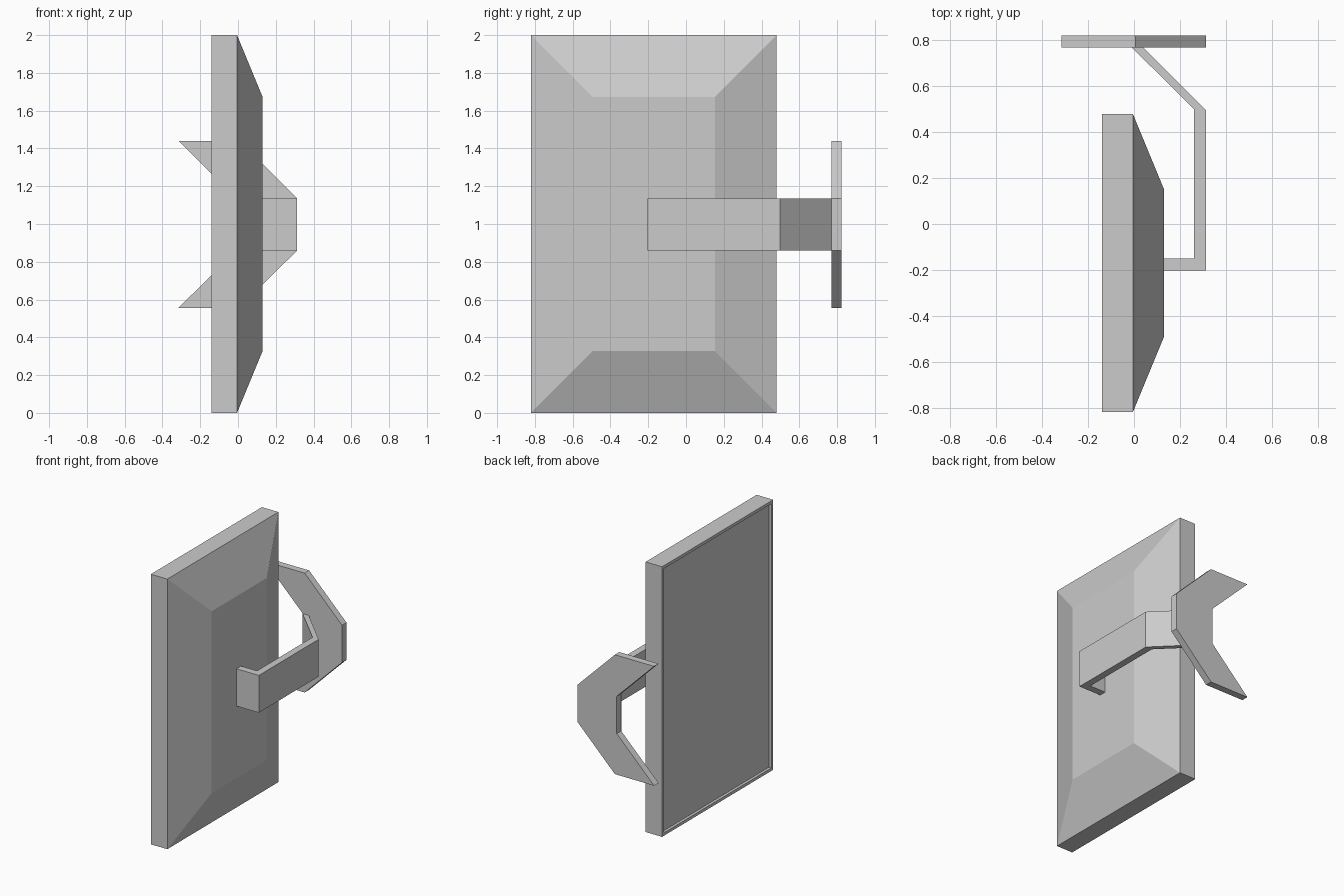
import bpy, bmesh

if "Cube" in bpy.data.objects:
    bpy.data.objects.remove(bpy.data.objects["Cube"])


def finish(name, bm):
    bmesh.ops.recalc_face_normals(bm, faces=bm.faces[:])
    mesh = bpy.data.meshes.new(name)
    bm.to_mesh(mesh)
    bm.free()
    obj = bpy.data.objects.new(name, mesh)
    bpy.context.collection.objects.link(obj)
    return obj


def loft(name, rings):
    """Bridge equal-length closed rings and cap both ends."""
    bm = bmesh.new()
    loops = [[bm.verts.new(p) for p in ring] for ring in rings]
    n = len(loops[0])
    for a, b in zip(loops, loops[1:]):
        for i in range(n):
            j = (i + 1) % n
            bm.faces.new((a[i], a[j], b[j], b[i]))
    bm.faces.new(loops[0])
    bm.faces.new(loops[-1])
    return finish(name, bm)


def panel_ring(x, inset):
    y0, y1, z0, z1 = -0.82 + inset, 0.48 - inset, inset, 2 - inset
    return [(x, y0, z0), (x, y1, z0), (x, y1, z1), (x, y0, z1)]


# Screen housing: recessed display, thin bezel, straight rim, tapered back
loft("screen_housing", [panel_ring(x, inset) for x, inset in (
    (-0.12, 0.022), (-0.14, 0.022), (-0.14, 0), (-0.005, 0), (0.13, 0.327))])

# Bent support arm
arm = [(0.12, -0.203), (0.313, -0.203), (0.313, 0.497), (0.04, 0.77),
       (-0.01, 0.77), (0.261, 0.5), (0.261, -0.15), (0.12, -0.15)]
loft("support_arm", [[(x, y, z) for x, y in arm] for z in (0.86, 1.136)])

# Forked foot plate, mirrored about z = 0.998
half = [(0.313, 0.138), (0.007, 0.442), (-0.315, 0.442), (-0.008, 0.138)]
fork = half + [(x, -z) for x, z in reversed(half)]
loft("fork_plate", [[(x, y, 0.998 + z) for x, z in fork] for y in (0.77, 0.822)])
